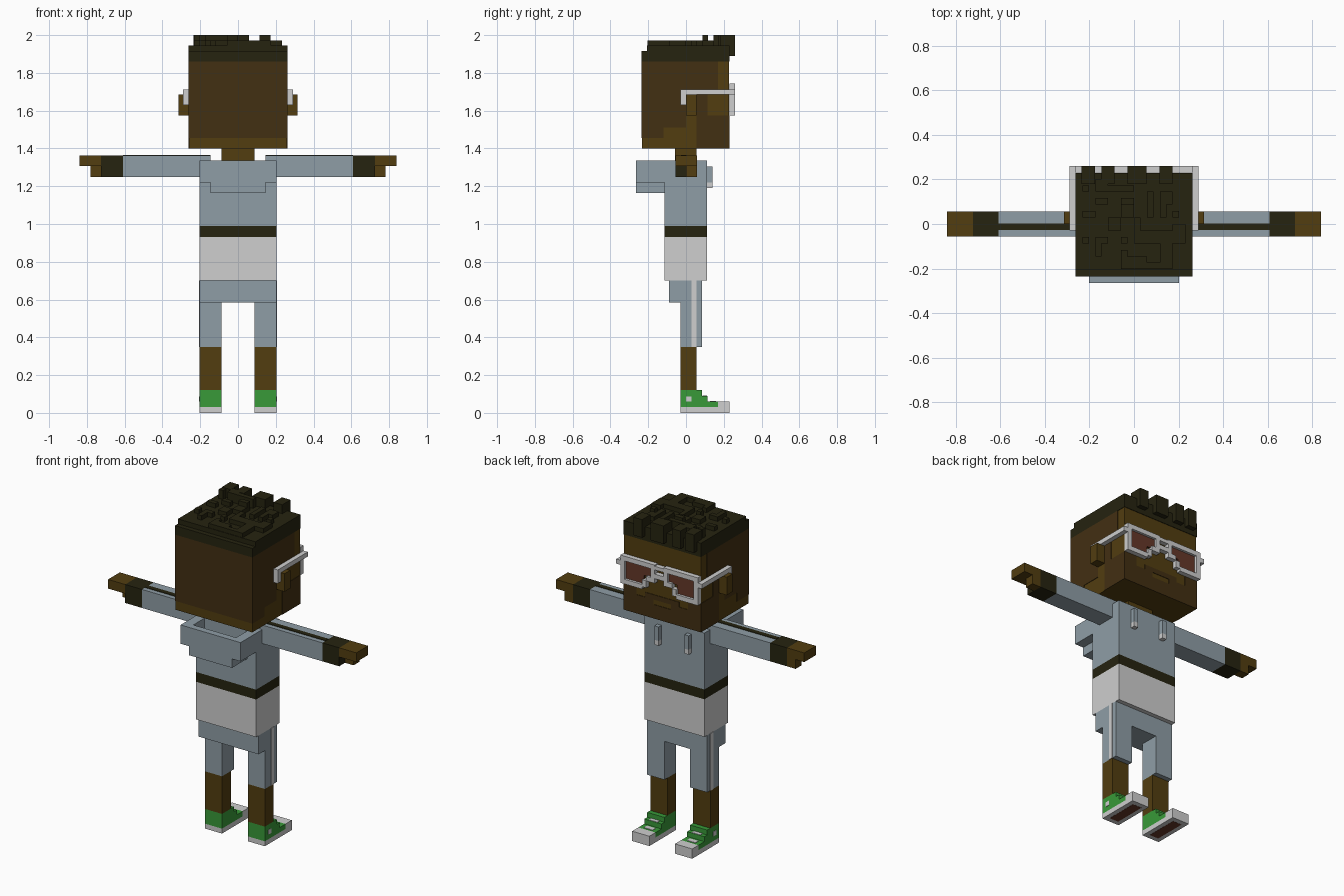
import bpy
import bmesh
import random
from mathutils import Vector

random.seed(4)

COLOURS = {
    "skin": (0.084, 0.047, 0.005),
    "stubble": (0.055, 0.029, 0.006),
    "hair_black": (0.019, 0.017, 0.005),
    "cloth_blue": (0.275, 0.34, 0.38),
    "white": (0.62, 0.62, 0.62),
    "green": (0.04, 0.32, 0.04),
    "lens_red": (0.13, 0.04, 0.022),
}
MATS = {}
for key, col in COLOURS.items():
    MATS[key] = bpy.data.materials.new(key)
    MATS[key].diffuse_color = (*col, 1.0)


def part(name, mat, *boxes, mirror=False):
    """One object made of boxes (x0, x1, y0, y1, z0, z1), optionally mirrored in x."""
    bm = bmesh.new()
    todo = list(boxes)
    if mirror:
        todo += [(-b[1], -b[0], *b[2:]) for b in boxes]
    for x0, x1, y0, y1, z0, z1 in todo:
        verts = bmesh.ops.create_cube(bm, size=1.0)["verts"]
        for v in verts:
            v.co = Vector((x1 if v.co.x > 0 else x0,
                           y1 if v.co.y > 0 else y0,
                           z1 if v.co.z > 0 else z0))
    mesh = bpy.data.meshes.new(name)
    bm.to_mesh(mesh)
    bm.free()
    mesh.materials.append(MATS[mat])
    obj = bpy.data.objects.new(name, mesh)
    bpy.context.collection.objects.link(obj)
    return obj


T = 0.003  # thickness of painted plates

# Shoes
part("shoe_sole", "white", (0.087, 0.203, -0.03, 0.23, 0, 0.03),
     (0.087, 0.203, 0.17, 0.23, 0.03, 0.06), mirror=True)
part("shoe_upper", "green", (0.087, 0.203, -0.03, 0.085, 0.03, 0.12),
     (0.087, 0.203, 0.085, 0.113, 0.03, 0.09),
     (0.087, 0.203, 0.113, 0.17, 0.03, 0.06), mirror=True)
part("shoe_laces", "white", (0.116, 0.174, 0.087, 0.111, 0.09, 0.09 + T),
     (0.116, 0.174, 0.128, 0.158, 0.06, 0.06 + T),
     (0.203, 0.203 + T, 0, 0.028, 0.06, 0.088), mirror=True)
part("shoe_tread", "lens_red", (0.115, 0.175, 0.0, 0.2, -0.001, 0.002), mirror=True)

# Legs and shorts
part("lower_leg", "skin", (0.087, 0.203, -0.03, 0.055, 0.12, 0.35), mirror=True)
part("shorts_leg", "cloth_blue", (0.087, 0.203, -0.03, 0.085, 0.35, 0.585), mirror=True)
part("shorts_hips", "cloth_blue", (-0.203, 0.203, -0.09, 0.085, 0.585, 0.70))
part("shorts_stripe", "white", (0.203, 0.203 + T, 0.028, 0.056, 0.35, 0.70), mirror=True)

# Torso in stacked colour bands
part("shirt_hem", "white", (-0.203, 0.203, -0.115, 0.112, 0.70, 0.93))
part("chest_band", "hair_black", (-0.203, 0.203, -0.115, 0.112, 0.93, 0.99))
part("hoodie_body", "cloth_blue", (-0.203, 0.203, -0.115, 0.112, 0.99, 1.335))

# Open hood hanging at the back
part("hood", "cloth_blue", (-0.203, 0.203, -0.265, -0.225, 1.22, 1.335),
     (-0.145, 0.145, -0.265, -0.115, 1.165, 1.25),
     (0.145, 0.203, -0.225, -0.115, 1.22, 1.335),
     (-0.203, -0.145, -0.225, -0.115, 1.22, 1.335))

# Drawstrings with white tips
part("drawstring", "cloth_blue", (0.087, 0.116, 0.112, 0.14, 1.22, 1.305), mirror=True)
part("drawstring_tip", "white", (0.087, 0.116, 0.112, 0.14, 1.19, 1.22), mirror=True)

# Arms and hands
part("sleeve", "cloth_blue", (0.145, 0.61, -0.056, 0.057, 1.25, 1.363), mirror=True)
part("sleeve_stripe", "hair_black", (0.145, 0.61, -0.027, 0.002, 1.363, 1.363 + T), mirror=True)
part("cuff", "hair_black", (0.61, 0.724, -0.056, 0.057, 1.25, 1.363), mirror=True)
part("hand", "skin", (0.724, 0.84, -0.056, 0.057, 1.307, 1.363),
     (0.724, 0.782, 0, 0.057, 1.25, 1.307), mirror=True)

# Neck, head and ears
part("neck", "skin", (-0.087, 0.087, -0.058, 0.056, 1.30, 1.40))
part("head", "skin", (-0.259, 0.259, -0.232, 0.227, 1.40, 1.87))
part("ear", "skin", (0.259, 0.315, 0, 0.056, 1.575, 1.685), mirror=True)

# Shaved hair and beard as thin plates
S0, S1 = 0.259, 0.259 + T
part("shaved_back", "stubble", (-S1, S1, -0.232 - T, -0.232, 1.455, 1.86))
part("shaved_sides", "stubble", (S0, S1, -0.232, -0.12, 1.455, 1.51),
     (S0, S1, -0.232, 0.0, 1.51, 1.69),
     (S0, S1, -0.232, 0.17, 1.69, 1.86),
     (S0, S1, 0.056, 0.115, 1.575, 1.69),
     (S0, S1, 0.056, 0.227, 1.40, 1.575), mirror=True)
part("beard", "stubble", (-S1, S1, 0.227, 0.227 + T, 1.40, 1.485),
     (-S1, -0.06, 0.227, 0.227 + T, 1.485, 1.515),
     (0.06, S1, 0.227, 0.227 + T, 1.485, 1.515),
     (-0.115, 0.115, 0.227, 0.227 + T, 1.515, 1.545),
     (0.175, S1, 0.227, 0.227 + T, 1.515, 1.575),
     (-S1, -0.175, 0.227, 0.227 + T, 1.515, 1.575))

# Hair cap with blocky tufts
part("hair_cap", "hair_black", (-0.262, 0.262, -0.235, 0.23, 1.86, 1.915),
     (-0.262, 0.262, -0.206, 0.23, 1.915, 1.945))
U = 0.029
tufts = []
for i in range(8):
    for j in range(7):
        if random.random() < 0.3 or i == 2 and j < 3:
            continue
        x, y = -0.232 + i * 2 * U, -0.203 + j * 2 * U
        top = 2.0 if y > 0.08 and random.random() < 0.6 else 1.972
        w = U * random.choice((1, 2, 2))
        tufts.append((x, x + w, y, y + U * random.choice((1, 2, 2)), 1.94, top))
part("hair_tufts", "hair_black", *tufts)
part("hair_fringe", "hair_black",
     *[(x, x + w, 0.18, 0.26, 1.89, 2.0)
       for x, w in ((-0.235, 0.06), (-0.145, 0.058), (-0.03, 0.087), (0.115, 0.058))])

# Glasses: front frame, bridge, lenses and side arms
part("glasses_rim", "white", (0.03, 0.262, 0.231, 0.26, 1.716, 1.745),
     (0.233, 0.262, 0.231, 0.26, 1.60, 1.716),
     (0.116, 0.262, 0.231, 0.26, 1.575, 1.604),
     (0.087, 0.116, 0.231, 0.26, 1.59, 1.633),
     (0.03, 0.087, 0.231, 0.26, 1.633, 1.662),
     (0.03, 0.058, 0.231, 0.26, 1.66, 1.716), mirror=True)
part("glasses_bridge", "white", (-0.03, 0.03, 0.231, 0.26, 1.716, 1.738),
     (-0.03, 0.03, 0.231, 0.26, 1.662, 1.69))
part("lens", "lens_red", (0.058, 0.233, 0.236, 0.245, 1.655, 1.716),
     (0.112, 0.233, 0.236, 0.245, 1.604, 1.655), mirror=True)
part("glasses_arm", "white", (0.262, 0.29, -0.03, 0.26, 1.685, 1.713),
     (0.262, 0.29, -0.03, 0.0, 1.63, 1.685), mirror=True)
